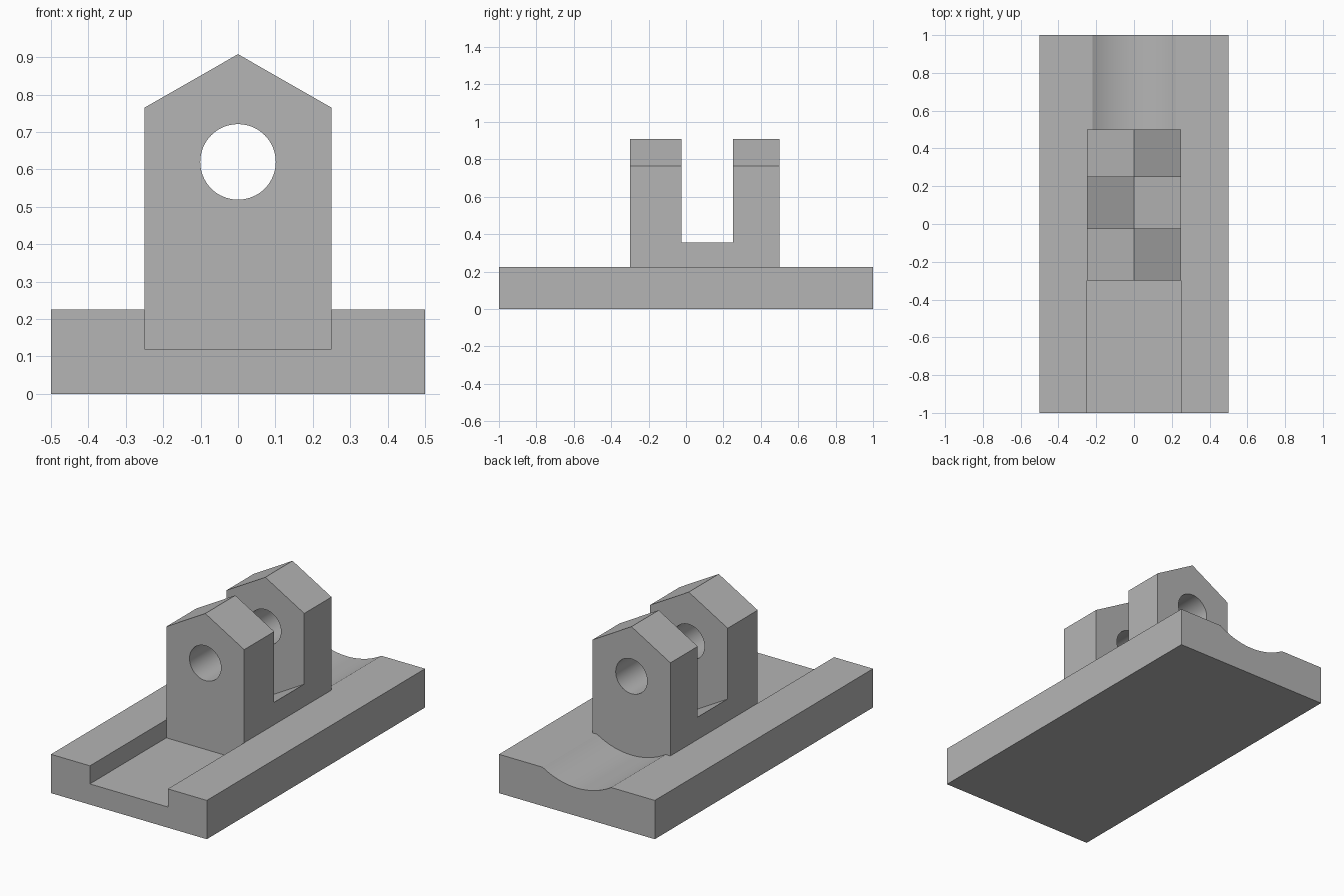
import bpy, bmesh, math
from mathutils import Vector

if "Cube" in bpy.data.objects:
    bpy.data.objects.remove(bpy.data.objects["Cube"])

grey = bpy.data.materials.new("plain grey")
grey.use_nodes = True
colour = (0.46, 0.46, 0.46, 1)
grey.diffuse_color = colour
grey.node_tree.nodes["Principled BSDF"].inputs["Base Color"].default_value = colour


def prism(name, profile, y0, y1):
    """Extrude an (x, z) profile from y0 to y1."""
    bm = bmesh.new()
    face = bm.faces.new([bm.verts.new((x, y0, z)) for x, z in profile])
    new = bmesh.ops.extrude_face_region(bm, geom=[face])["geom"]
    verts = [v for v in new if isinstance(v, bmesh.types.BMVert)]
    bmesh.ops.translate(bm, verts=verts, vec=Vector((0, y1 - y0, 0)))
    bmesh.ops.recalc_face_normals(bm, faces=bm.faces[:])
    mesh = bpy.data.meshes.new(name)
    bm.to_mesh(mesh)
    bm.free()
    mesh.materials.append(grey)
    obj = bpy.data.objects.new(name, mesh)
    bpy.context.collection.objects.link(obj)
    return obj


def cut(target, cutter):
    """Subtract the cutter, apply it and remove the helper."""
    mod = target.modifiers.new("cut", "BOOLEAN")
    mod.operation = "DIFFERENCE"
    mod.solver = "EXACT"
    mod.object = cutter
    bpy.ops.object.select_all(action="DESELECT")
    bpy.context.view_layer.objects.active = target
    target.select_set(True)
    bpy.ops.object.modifier_apply(modifier=mod.name)
    bpy.data.objects.remove(cutter)


def rect(half, low, high):
    return [(-half, low), (half, low), (half, high), (-half, high)]


def circle(radius, z, count):
    steps = [math.tau * i / count for i in range(count)]
    return [(radius * math.cos(a), z + radius * math.sin(a)) for a in steps]


TOP = 0.225
HALF = 0.25

# Base plate with a square channel in front and a shallow round groove behind
base = prism("base_plate", rect(0.5, 0, TOP), -1, 1)
cut(base, prism("channel_cutter", rect(HALF, 0.12, 0.4), -1.2, 0.45))
width, depth = 0.22, 0.062
radius = (width ** 2 + depth ** 2) / (2 * depth)
cut(base, prism("groove_cutter", circle(radius, TOP - depth + radius, 128), 0.42, 1.2))

# Gabled block seated in the channel, split into two lugs by a V-floored slot
clevis = prism("clevis", [(-HALF, 0.1), (HALF, 0.1), (HALF, 0.765), (0, 0.908), (-HALF, 0.765)],
               -0.3, 0.5)
slope = 0.143 / HALF
side = 0.355 + slope * 0.1
cut(clevis, prism("slot_cutter", [(0, 0.212), (0.35, side), (0.35, 1.2), (-0.35, 1.2), (-0.35, side)],
                  -0.025, 0.25))

# Pin hole through both lugs
cut(clevis, prism("hole_cutter", circle(0.101, 0.62, 64), -0.6, 0.8))

for part in (base, clevis):
    bpy.ops.object.select_all(action="DESELECT")
    bpy.context.view_layer.objects.active = part
    part.select_set(True)
    bpy.ops.object.shade_smooth_by_angle(angle=math.radians(20))
